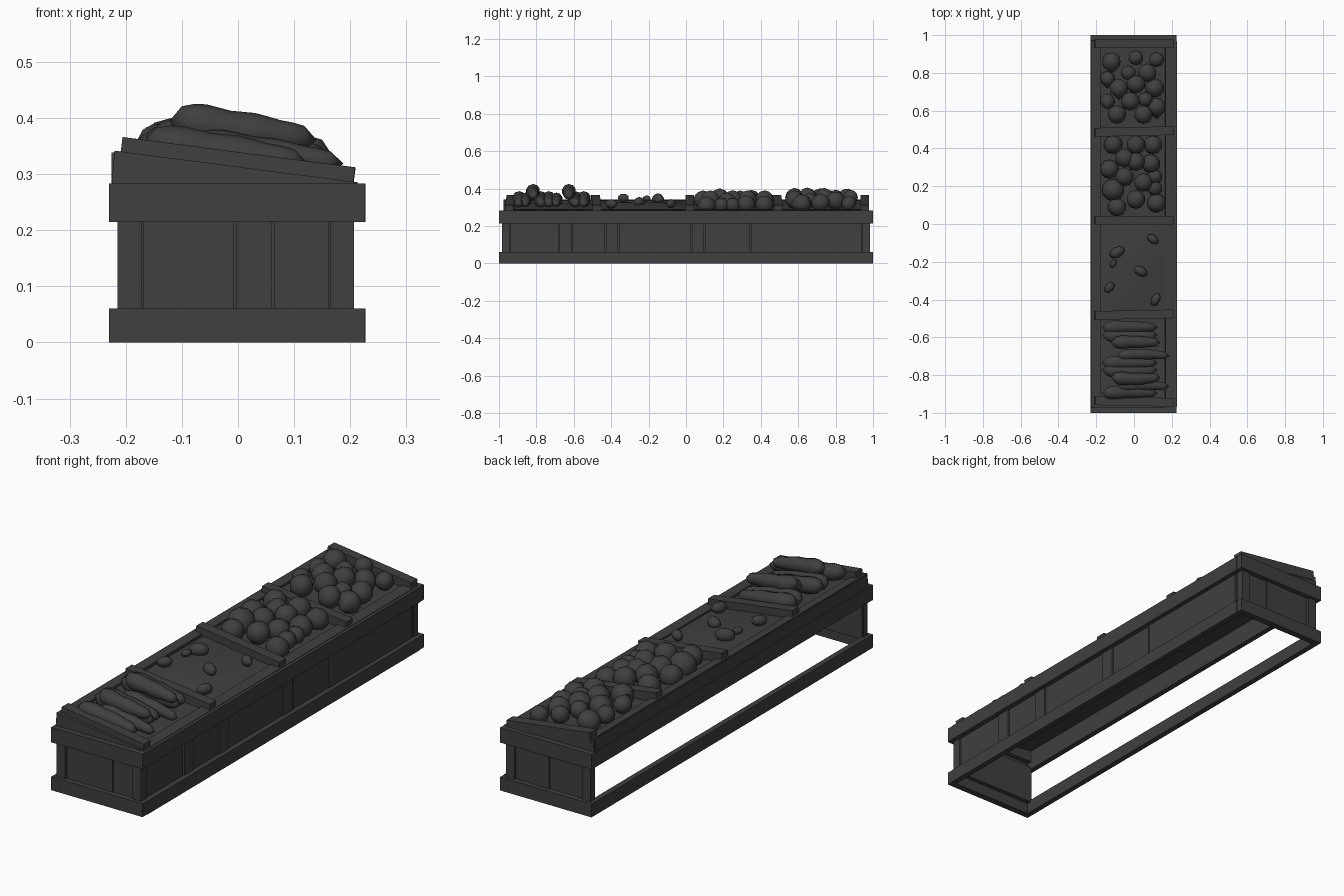
import bpy, bmesh, math, random
from mathutils import Matrix, Vector

random.seed(4)
if "Cube" in bpy.data.objects:
    bpy.data.objects.remove(bpy.data.objects["Cube"])

mat = bpy.data.materials.new("charcoal")
mat.use_nodes = True
COLOR = (0.05, 0.05, 0.05, 1)
mat.diffuse_color = COLOR
shader = next(n for n in mat.node_tree.nodes if n.type == "BSDF_PRINCIPLED")
shader.inputs["Base Color"].default_value = COLOR

SLOPE = 0.13


def surface(x):
    """Height of the tilted display tray at x."""
    return 0.313 - SLOPE * x


def finish(name, bm, smooth=False):
    bmesh.ops.recalc_face_normals(bm, faces=bm.faces)
    mesh = bpy.data.meshes.new(name)
    bm.to_mesh(mesh)
    bm.free()
    mesh.materials.append(mat)
    for p in mesh.polygons:
        p.use_smooth = smooth
    obj = bpy.data.objects.new(name, mesh)
    bpy.context.collection.objects.link(obj)
    return obj


def box(name, x, y, z, tilt=0.0, yaw=0.0):
    """Box from (min, max) ranges, turned about its own centre."""
    bm = bmesh.new()
    bmesh.ops.create_cube(bm, size=1)
    size = [b - a for a, b in (x, y, z)]
    mid = [(a + b) / 2 for a, b in (x, y, z)]
    turn = Matrix.Rotation(yaw, 4, "Z") @ Matrix.Rotation(tilt, 4, "Y")
    bm.transform(Matrix.Translation(mid) @ turn @ Matrix.Diagonal((*size, 1)))
    return finish(name, bm)


def sloped(name, x, y, low, high, yaw=0.0):
    """Board lying along the tray slope, low/high measured from the surface."""
    h = surface(sum(x) / 2)
    return box(name, x, y, (h + low, h + high), math.atan(SLOPE), yaw)


# Base and upper rails around the stand
for level, z in (("base", (0, 0.06)), ("upper", (0.215, 0.283))):
    for end, s in (("front", -1), ("back", 1)):
        box(f"{level}_rail_{end}", (-0.23, 0.225), sorted((s * 0.97, s)), z)
    box(f"{level}_rail_right", (-0.23, -0.205), (-0.97, 0.97), z)
    box(f"{level}_rail_left", (0.202, 0.227), (-0.97, 0.97), z)

# End walls: planks with narrow gaps, in front of a recessed backing
WALL = (0.05, 0.225)
edges = [-0.215, -0.168, -0.004, 0.064, 0.165, 0.21]
for end, s in (("front", -1), ("back", 1)):
    box(f"{end}_backing", (-0.21, 0.205), sorted((s * 0.95, s * 0.965)), WALL)
    for i, (a, b) in enumerate(zip(edges, edges[1:])):
        out = 0.985 if i in (0, 4) else 0.98 - 0.004 * (i % 2)
        box(f"{end}_plank", (a, b - 0.003), sorted((s * 0.955, s * out)), WALL)

# Long planked wall on one side, the other side stays open
box("side_backing", (0.185, 0.193), (-0.96, 0.96), WALL)
edges = [-0.98, -0.94, -0.68, -0.61, -0.43, -0.36, 0.03, 0.1, 0.345, 0.94, 0.98]
for i, (a, b) in enumerate(zip(edges, edges[1:])):
    box("side_plank", (0.188, 0.207 - 0.004 * (i % 2)), (a + 0.003, b - 0.003), WALL)

# Wedge boards closing the tray ends
for end, s in (("front", -1), ("back", 1)):
    bm = bmesh.new()
    outline = [(-0.228, 0.25), (-0.22, surface(-0.22)), (0.21, surface(0.21)), (0.21, 0.25)]
    face = bm.faces.new([bm.verts.new((x, s * 0.975, z)) for x, z in outline])
    ext = bmesh.ops.extrude_face_region(bm, geom=[face])
    bmesh.ops.translate(bm, vec=(0, -s * 0.03, 0),
                        verts=[v for v in ext["geom"] if isinstance(v, bmesh.types.BMVert)])
    finish(f"tray_end_{end}", bm)

# Tray side boards, rims, floor and dividers
box("tray_side_right", (-0.225, -0.205), (-0.97, 0.97), (0.25, 0.338))
sloped("tray_rim_right", (-0.222, -0.18), (-0.97, 0.97), -0.025, 0)
sloped("tray_rim_left", (0.165, 0.212), (-0.97, 0.97), -0.025, 0)
sloped("tray_floor", (-0.21, 0.205), (-0.96, 0.96), -0.035, -0.012)
for i, y in enumerate((-0.94, -0.48, 0.02, 0.49, 0.955)):
    sloped("divider", (-0.21, 0.208), (y - 0.023, y + 0.023), -0.02, 0.026, 0.02 * (i % 2) - 0.02 * (i == 0))

# Soil mound in the nearly empty bay
bm = bmesh.new()
bmesh.ops.create_grid(bm, x_segments=8, y_segments=10, size=1)
for v in bm.verts:
    bump = (1 - v.co.x ** 2) * (1 - v.co.y ** 2) * 0.018
    x, y = v.co.x * 0.174, -0.23 + v.co.y * 0.228
    v.co = Vector((x, y, surface(x) - 0.008 + bump))
finish("soil", bm, True)


def lump(name, x, y, z, r, stretch=(1, 1, 1), yaw=0.0, tip=0.0):
    """Slightly uneven ball, optionally with a pointed tip."""
    bm = bmesh.new()
    bmesh.ops.create_icosphere(bm, subdivisions=2, radius=r)
    for v in bm.verts:
        v.co *= random.uniform(0.97, 1.03)
        if tip and v.co.z > r * 0.9:
            v.co *= 1 + tip
    tumble = Matrix.Rotation(random.uniform(0.5, 2), 4, "X") if tip else Matrix()
    bm.transform(Matrix.Translation((x, y, z)) @ Matrix.Rotation(yaw, 4, "Z")
                 @ tumble @ Matrix.Diagonal((*stretch, 1)))
    return finish(name, bm, True)


# Two bays of round produce: x, y, radius in hundredths
onions = [(-12, 86, 5), (1, 88, 4), (12, 87, 4), (-14, 77, 4), (-3, 80, 4),
          (7, 80, 5), (-8, 72, 5), (1, 74, 5), (11, 72, 5), (-14, 65, 4),
          (-2, 65, 5), (6, 66, 4), (12, 62, 5), (-9, 58, 5), (5, 58, 5)]
apples = [(-11, 42, 5), (1, 42, 5), (10, 42, 5), (9, 32, 5), (-5, 35, 5),
          (1, 33, 5), (-13, 29, 5), (-5, 25, 5), (5, 22, 5), (11, 25, 4),
          (-11, 18, 6), (1, 13, 5), (11, 19, 4), (12, 11, 5), (-9, 9, 5)]
for name, crop, lift, tip in (("onion", onions, 0.018, 0.3), ("apple", apples, 0.006, 0)):
    for i, (x, y, r) in enumerate(crop):
        x, y, r = x / 100, y / 100, r / 100
        heap = 0.025 * (1 - abs(x) / 0.15)
        lump(name, x, y, surface(x) + lift + heap, r, tip=tip if i % 3 == 0 else 0)

# Scattered potatoes: x, y, radius, yaw
for x, y, r, yaw in ((-0.09, -0.15, 0.033, 0.5), (-0.11, -0.21, 0.018, 1),
                     (0.1, -0.08, 0.026, -0.6), (0.035, -0.25, 0.03, -0.5),
                     (-0.13, -0.335, 0.026, 0.9), (0.115, -0.4, 0.027, 1.1)):
    lump("potato", x, y, surface(x) + 0.02, r, (1.3, 0.85, 0.9), yaw)


def root(name, x0, x1, y, lift, r):
    """Long tapered root lying across the tray."""
    bm = bmesh.new()
    bmesh.ops.create_uvsphere(bm, u_segments=10, v_segments=12, radius=1)
    bend = random.uniform(-0.008, 0.008)
    for v in bm.verts:
        t = 1 - 2 * math.acos(max(-1, min(1, v.co.z))) / math.pi
        ring = Vector((v.co.x, v.co.y))
        if ring.length > 1e-4:
            ring = ring.normalized() * r * (1 - abs(t) ** 5) ** 0.5
            ring *= 1 - 0.22 * t + 0.06 * math.sin(t * 9)
        x = (x0 + x1) / 2 + t * (x1 - x0) / 2
        v.co = Vector((x, y + ring.x + bend * t * t, surface(x) + lift + ring.y))
    return finish(name, bm, True)


# Heap of roots: a lower layer, then the ones on top
for y in (-0.545, -0.595, -0.735, -0.78, -0.89):
    root("lower_root", -0.17, 0.125, y, 0.022, 0.033)
for y in (-0.69, -0.855):
    root("shifted_root", -0.09, 0.188, y, 0.03, 0.028)
for y in (-0.625, -0.82):
    root("upper_root", -0.122, 0.14, y, 0.066, 0.033)
